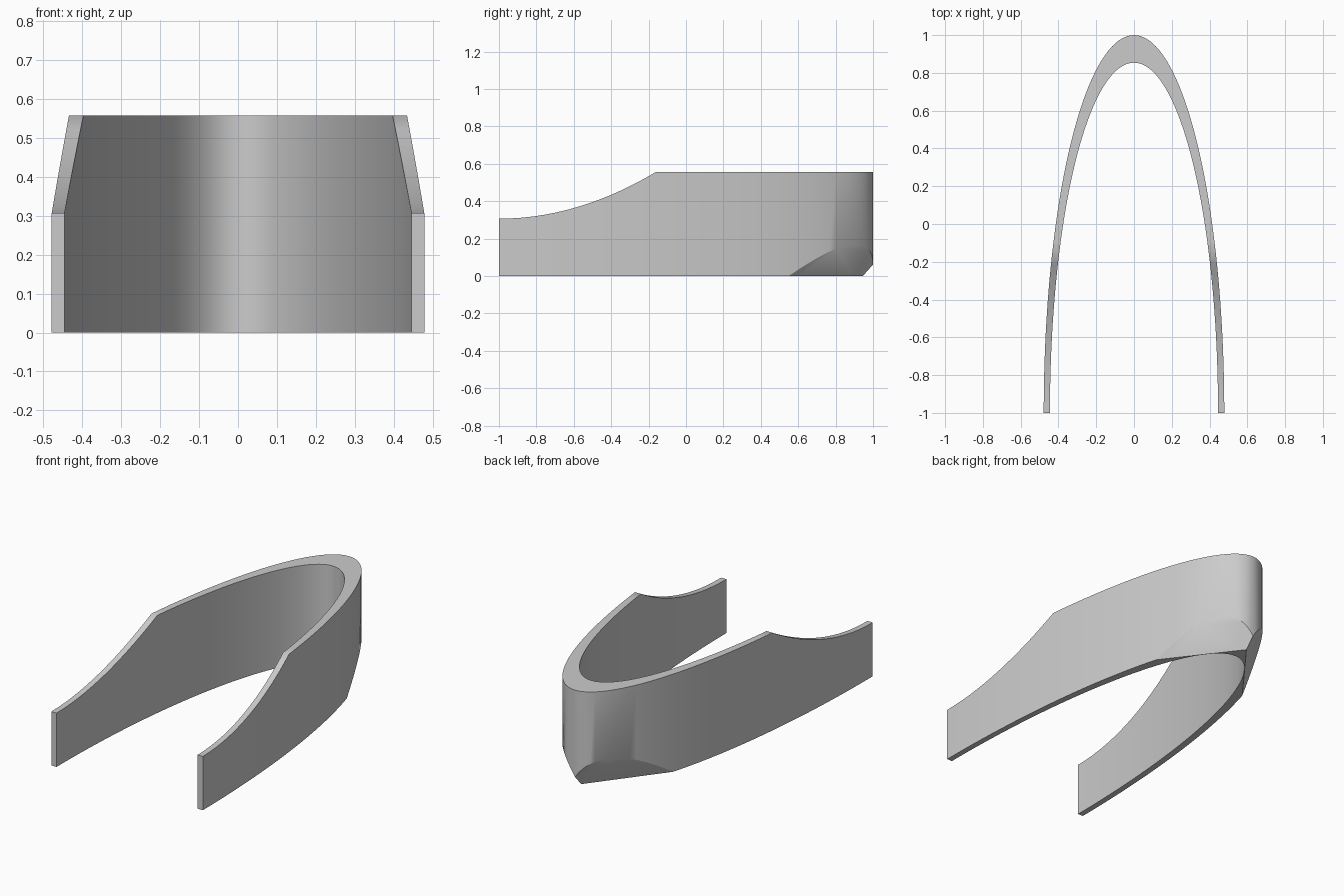
import bpy
import bmesh
from math import asin, cos, sin, pi
from mathutils import Vector

if "Cube" in bpy.data.objects:
    bpy.data.objects.remove(bpy.data.objects["Cube"])

LOW, HIGH, SHOULDER = 0.307, 0.557, 0.84   # arm height, back height, arm length
ARM_STEPS, BACK_STEPS = 14, 28


def half_ellipse(a, b):
    """Points from the right arm tip round the back to the left arm tip."""
    arm = [asin(SHOULDER * i / ARM_STEPS / b) for i in range(ARM_STEPS)]
    start = asin(SHOULDER / b)
    back = [start + (pi / 2 - start) * i / BACK_STEPS for i in range(BACK_STEPS + 1)]
    side = [(a * cos(t), b * sin(t) - 1) for t in arm + back]
    side[-1] = (0, b - 1)
    return side + [(-x, y) for x, y in reversed(side[:-1])]


def top_height(y):
    return LOW + (HIGH - LOW) * min(1, (y + 1) / SHOULDER) ** 2


# Horseshoe wall: four rails joined into a closed band
bm = bmesh.new()
outer, inner = half_ellipse(0.478, 2.0), half_ellipse(0.445, 1.854)
rails = [
    [bm.verts.new((x, y, 0)) for x, y in outer],
    [bm.verts.new((x, y, top_height(y))) for x, y in outer],
    [bm.verts.new((x, y, top_height(y))) for x, y in inner],
    [bm.verts.new((x, y, 0)) for x, y in inner],
]
for k in range(4):
    p, q = rails[k], rails[(k + 1) % 4]
    for i in range(len(p) - 1):
        bm.faces.new((p[i], p[i + 1], q[i + 1], q[i]))
for end in (0, -1):
    bm.faces.new([r[end] for r in rails])
bmesh.ops.recalc_face_normals(bm, faces=bm.faces)

# Two slanted cuts under the back, meeting in a central ridge
for side in (1, -1):
    bmesh.ops.bisect_plane(
        bm, geom=bm.verts[:] + bm.edges[:] + bm.faces[:], dist=1e-5,
        plane_co=Vector((0, 0.945, 0)),
        plane_no=Vector((0.795 * side, 0.607, -0.54)).normalized(),
        clear_outer=True)
    bmesh.ops.holes_fill(bm, edges=[e for e in bm.edges if e.is_boundary], sides=0)
bmesh.ops.recalc_face_normals(bm, faces=bm.faces)

mesh = bpy.data.meshes.new("horseshoe_wall")
bm.to_mesh(mesh)
bm.free()
wall = bpy.data.objects.new("horseshoe_wall", mesh)
bpy.context.collection.objects.link(wall)

# Plain grey finish
grey = bpy.data.materials.new("light_grey")
grey.use_nodes = True
colour = (0.6, 0.6, 0.6, 1)
grey.diffuse_color = colour
grey.node_tree.nodes["Principled BSDF"].inputs["Base Color"].default_value = colour
mesh.materials.append(grey)

bpy.ops.object.select_all(action="DESELECT")
wall.select_set(True)
bpy.context.view_layer.objects.active = wall
bpy.ops.object.shade_smooth_by_angle(angle=pi / 6)
